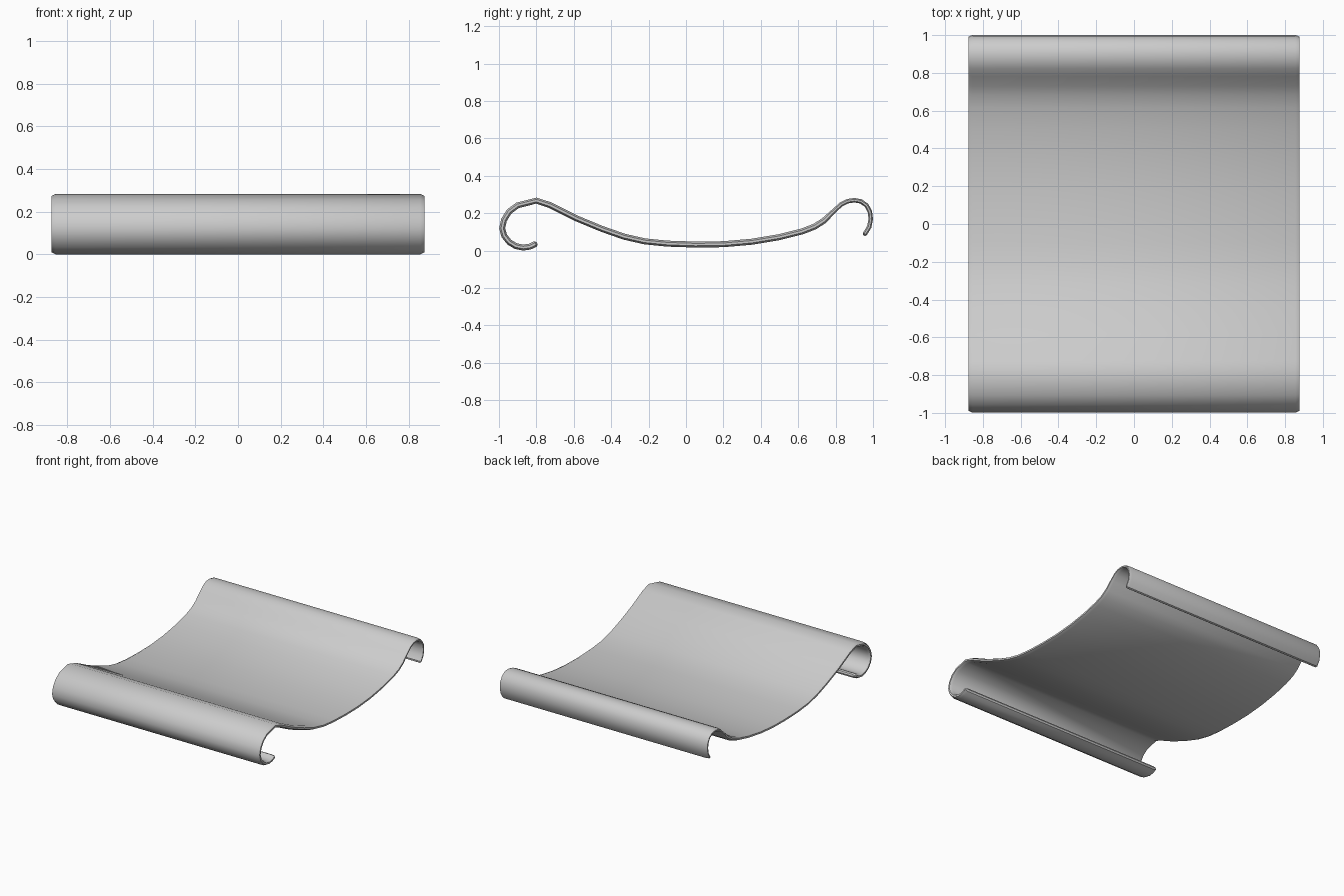
import bpy
import bmesh
from mathutils import Vector

cube = bpy.data.objects.get("Cube")
if cube:
    bpy.data.objects.remove(cube)

# Plain grey material
grey = bpy.data.materials.new("plain grey")
grey.use_nodes = True
colour = (0.6, 0.6, 0.6, 1)
grey.diffuse_color = colour
grey.node_tree.nodes["Principled BSDF"].inputs["Base Color"].default_value = colour

HALF_WIDTH = 0.875
CHAMFER = 0.02

# Centreline from the front curl, over the sagging sheet, to the back curl (y, z)
path = [
    (-0.805, 0.036), (-0.835, 0.022), (-0.87, 0.017), (-0.91, 0.025),
    (-0.945, 0.046), (-0.972, 0.08), (-0.983, 0.12), (-0.973, 0.165),
    (-0.945, 0.21), (-0.90, 0.243), (-0.80, 0.268), (-0.73, 0.245),
    (-0.59, 0.175), (-0.45, 0.117), (-0.33, 0.075), (-0.22, 0.05),
    (-0.1, 0.038), (0.05, 0.033), (0.2, 0.035), (0.35, 0.048),
    (0.5, 0.073), (0.62, 0.103), (0.69, 0.13), (0.74, 0.163),
    (0.79, 0.212), (0.83, 0.248), (0.865, 0.265), (0.90, 0.27),
    (0.935, 0.264), (0.965, 0.243), (0.983, 0.21), (0.988, 0.17),
    (0.98, 0.128), (0.957, 0.09),
]
points = [Vector((0, y, z)) for y, z in path]


def section(bm, point, normal, half, inset=0.0):
    """Chamfered cross-section of the sheet, running around its edges."""
    wide, flat = HALF_WIDTH - inset, HALF_WIDTH - CHAMFER - inset
    corners = [(flat, half), (wide, half * 0.4), (wide, -half * 0.4), (flat, -half)]
    corners += [(-x, h) for x, h in reversed(corners)]
    return [bm.verts.new(point + normal * h + Vector((x, 0, 0))) for x, h in corners]


# Loft the curled sheet, closing each end with a small chamfer
bm = bmesh.new()
rings = []
last = len(points) - 1
for i, p in enumerate(points):
    before = (p - points[max(i - 1, 0)]).normalized()
    after = (points[min(i + 1, last)] - p).normalized()
    tangent = (before + after).normalized()
    normal = Vector((0, -tangent.z, tangent.y))
    half = 0.016 if p.y < 0.75 else 0.012
    if i == 0:
        rings.append(section(bm, p - tangent * 0.01, normal, half * 0.4, 0.01))
    rings.append(section(bm, p, normal, half))
    if i == last:
        rings.append(section(bm, p + tangent * 0.01, normal, half * 0.4, 0.01))

for a, b in zip(rings, rings[1:]):
    for k in range(len(a)):
        n = (k + 1) % len(a)
        bm.faces.new((a[k], a[n], b[n], b[k]))
bm.faces.new(rings[0])
bm.faces.new(rings[-1])
bmesh.ops.recalc_face_normals(bm, faces=bm.faces)

# Rest it on the ground
low = min(v.co.z for v in bm.verts)
bmesh.ops.translate(bm, verts=bm.verts, vec=(0, 0, -low))

mesh = bpy.data.meshes.new("curled_sheet")
bm.to_mesh(mesh)
bm.free()
mesh.materials.append(grey)
sheet = bpy.data.objects.new("curled_sheet", mesh)
bpy.context.collection.objects.link(sheet)

# Smooth along the curls, crisp at the chamfers
bpy.ops.object.select_all(action="DESELECT")
sheet.select_set(True)
bpy.context.view_layer.objects.active = sheet
bpy.ops.object.shade_smooth_by_angle()
